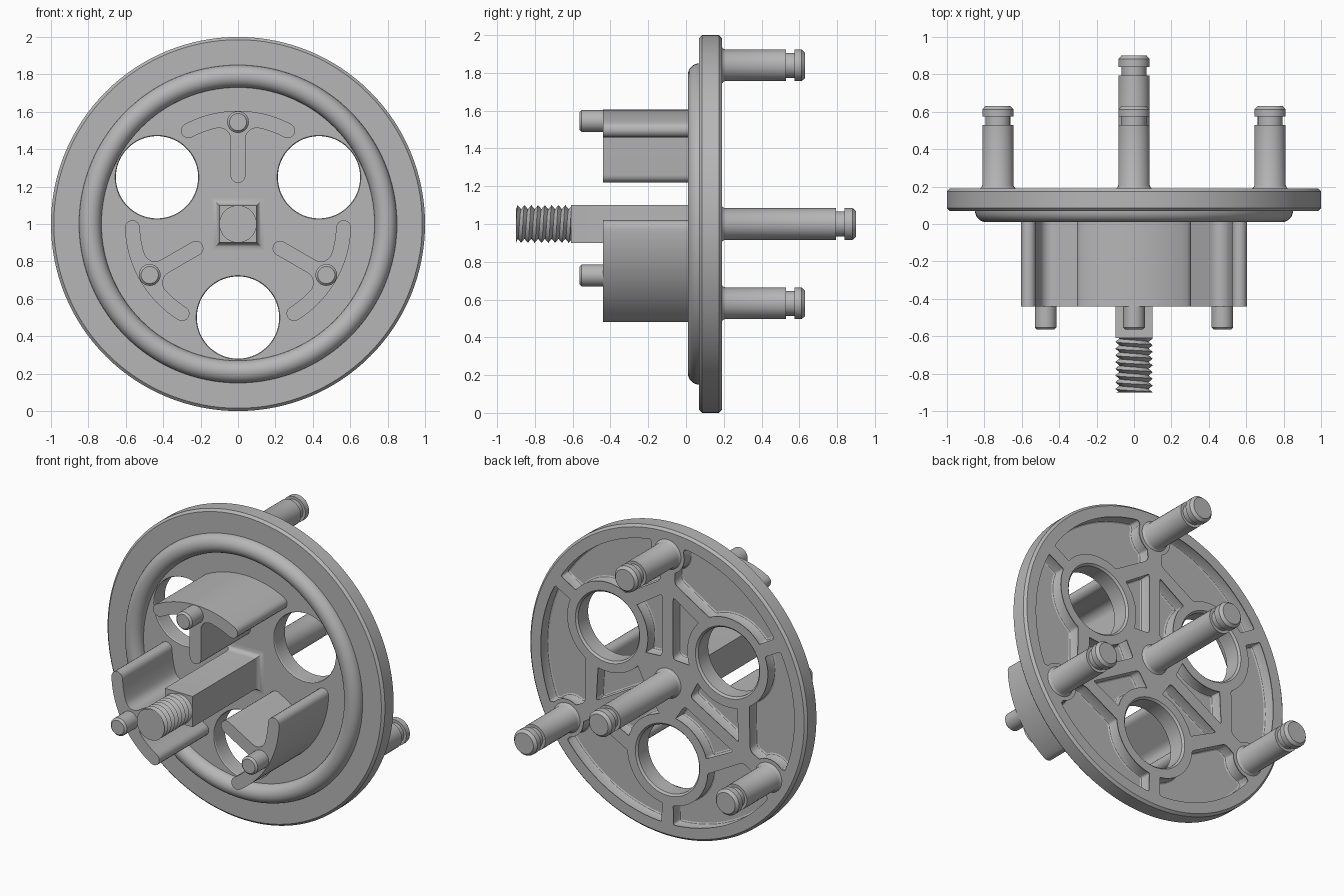
import bpy, bmesh, math
from mathutils import Matrix, Vector

cube = bpy.data.objects.get("Cube")
if cube:
    bpy.data.objects.remove(cube, do_unlink=True)

GREY = (0.47, 0.47, 0.47, 1)
metal = bpy.data.materials.new("plain grey metal")
metal.use_nodes = True
metal.diffuse_color = GREY
metal.node_tree.nodes["Principled BSDF"].inputs["Base Color"].default_value = GREY

HUB = Vector((0, 0, 1))
TURNS = [math.radians(a) for a in (0, 120, 240)]


def finish(name, bm):
    bmesh.ops.recalc_face_normals(bm, faces=bm.faces)
    mesh = bpy.data.meshes.new(name)
    bm.to_mesh(mesh)
    bm.free()
    mesh.materials.append(metal)
    ob = bpy.data.objects.new(name, mesh)
    bpy.context.collection.objects.link(ob)
    bpy.ops.object.select_all(action='DESELECT')
    ob.select_set(True)
    bpy.context.view_layer.objects.active = ob
    bpy.ops.object.shade_smooth_by_angle(angle=math.radians(32))


def arc(cx, cz, r, a0, a1, n):
    """Points on an arc, angles in degrees."""
    angles = [math.radians(a0 + (a1 - a0) * i / n) for i in range(n + 1)]
    return [(cx + r * math.cos(a), cz + r * math.sin(a)) for a in angles]


def place(outline, y, turn=0.0):
    """Put an (x, z) outline at depth y, turned about the hub axis."""
    spin = Matrix.Rotation(turn, 3, 'Y')
    return [spin @ Vector((x, y, z)) + HUB for x, z in outline]


def wall(bm, loops, cap_first=True, cap_last=True):
    """Skin a stack of equal loops; returns the first and last vertex rings."""
    rings = [[bm.verts.new(p) for p in loop] for loop in loops]
    n = len(rings[0])
    for a, b in zip(rings, rings[1:]):
        for i in range(n):
            bm.faces.new((a[i], a[(i + 1) % n], b[(i + 1) % n], b[i]))
    if cap_first:
        bm.faces.new(rings[0])
    if cap_last:
        bm.faces.new(rings[-1])
    return rings[0], rings[-1]


def lathe_loops(profile, x=0.0, z=0.0, turn=0.0, n=32, phase=0.0):
    """Loops of a turned shape from (radius, y) pairs."""
    return [place(arc(x, z, r, phase, phase + 360, n)[:-1], y, turn) for r, y in profile]


def fill_between(bm, rings):
    """Flat face bounded by an outer ring and the rings cut out of it."""
    edges = [bm.edges.get((a, b)) for ring in rings
             for a, b in zip(ring, ring[1:] + ring[:1])]
    bmesh.ops.triangle_fill(bm, use_beauty=True, edges=edges, normal=(0, 1, 0))


def rounded(points, radius):
    """Round the sharp corners of an outline."""
    pts, out = [Vector(p) for p in points], []
    for i, p in enumerate(pts):
        a, b = pts[i - 1] - p, pts[(i + 1) % len(pts)] - p
        if a.angle(b) > math.radians(140):
            out.append(p)
            continue
        r = min(radius, 0.45 * a.length, 0.45 * b.length)
        p0, p1 = p + a.normalized() * r, p + b.normalized() * r
        for t in (0, 0.25, 0.5, 0.75, 1):
            out.append(p0 * (1 - t) ** 2 + p * 2 * t * (1 - t) + p1 * t ** 2)
    return out


def inset(pts, d):
    """Shrink an outline by d (grow it when d is negative)."""
    area = sum(p.x * q.y - q.x * p.y for p, q in zip(pts, pts[1:] + pts[:1]))
    side = math.copysign(d, area)
    out = []
    for i, p in enumerate(pts):
        along = ((p - pts[i - 1]).normalized() + (pts[(i + 1) % len(pts)] - p).normalized()).normalized()
        out.append(p + Vector((-along.y, along.x)) * side)
    return out


# Disc with a raised half-round ring on the front
FRONT, BACK, FLOOR = 0.07, 0.19, 0.11
HOLE = Vector((0.433, 0.25))
bm = bmesh.new()
rim = (arc(0.79, FRONT, 0.06, 180, 360, 14)
       + [(0.985, FRONT), (1, 0.085), (1, 0.175), (0.985, BACK)])
inner_ring, back_rim = wall(bm, lathe_loops(rim, n=128), False, False)
front_edges, back_edges = [inner_ring], [back_rim]

# Three through holes, chamfered at the back
bore = [(0.224, FRONT), (0.22, FRONT + 0.006), (0.22, BACK - 0.012), (0.232, BACK)]
for t in TURNS:
    front, back = wall(bm, lathe_loops(bore, HOLE.x, HOLE.y, t, 64), False, False)
    front_edges.append(front)
    back_edges.append(back)

# Pockets in the back, leaving ribs, hole rims and pin bosses
inner = [(0.035, 0.16), (0.035, 0.58)] + arc(*HOLE, 0.285, 135, 200, 12)
outer = (arc(0, 0, 0.92, 32.3, 82.5, 20) + arc(0, 0.84, 0.115, 20, -65, 8)
         + [(0.045, 0.655)] + arc(*HOLE, 0.285, 118, 37, 14))
for t in TURNS:
    for flip in (1, -1):
        for shape in (inner, outer):
            line = rounded([(flip * x, z) for x, z in shape], 0.03)
            steps = [(-0.006, BACK), (0, BACK - 0.008), (0, FLOOR + 0.014),
                     (0.004, FLOOR + 0.005), (0.012, FLOOR)]
            top, _ = wall(bm, [place(inset(line, d), y, t) for d, y in steps], False, True)
            back_edges.append(top)
fill_between(bm, front_edges)
fill_between(bm, back_edges)
finish("disc", bm)

# Curved T-shaped jaws on the front, each with a small locating pin
tip = math.radians(62)
half = (arc(0, 0, 0.605, 90, 62, 10)
        + arc(0.565 * math.cos(tip), 0.565 * math.sin(tip), 0.04, 62, -118, 8)[1:]
        + arc(0, 0, 0.525, 62, 77.6, 6)[1:]
        + arc(0.1, 0.454, 0.06, -102.4 + 180, 180, 6)[1:]
        + arc(0, 0.26, 0.04, 0, -90, 5))
jaw = half + [(-x, z) for x, z in reversed(half[1:-1])]
for i, t in enumerate(TURNS):
    bm = bmesh.new()
    wall(bm, [place(jaw, FRONT + 0.002, t), place(jaw, -0.44, t)])
    finish(f"jaw_{i + 1}", bm)
    bm = bmesh.new()
    wall(bm, lathe_loops([(0.058, -0.435), (0.058, -0.553), (0.046, -0.565)], 0, 0.545, t))
    finish(f"jaw_pin_{i + 1}", bm)


# Grooved pins on the back
def grooved_pin(name, z, turn, end, groove):
    profile = [(0.1, BACK - 0.002), (0.09, BACK + 0.004), (0.084, BACK + 0.015),
               (0.084, groove), (0.066, groove), (0.066, groove + 0.045),
               (0.084, groove + 0.045), (0.084, end - 0.018), (0.068, end)]
    bm = bmesh.new()
    wall(bm, lathe_loops(profile, 0, z, turn))
    finish(name, bm)


for i, t in enumerate(TURNS):
    grooved_pin(f"back_pin_{i + 1}", 0.84, t, 0.63, 0.53)
grooved_pin("centre_pin", 0, 0, 0.9, 0.795)

# Square post with a flared foot
flare = [(0.14 + x, y) for x, y in arc(0, FRONT - 0.04, 0.04, 90, 180, 6)]
post = flare + [(0.1, -0.61)]
bm = bmesh.new()
wall(bm, lathe_loops([(r * math.sqrt(2), y) for r, y in post], n=4, phase=45))
finish("square_post", bm)

# Screw thread: a helical ridge clipped flat at both ends
PITCH, START, END, STEPS = 0.036, -0.9, -0.6, 40
bm = bmesh.new()
grid = []
for k in range(2 * round((END - START) / PITCH) + 6):
    r = 0.1 if k % 2 else 0.078
    line = []
    for i, (x, z) in enumerate(arc(0, 1, r, 0, 360, STEPS)):
        y = START + PITCH * (k / 2 - 1.5 + i / STEPS)
        line.append(bm.verts.new((x, min(max(y, START), END), z)))
    grid.append(line)
for a, b in zip(grid, grid[1:]):
    for i in range(STEPS):
        bm.faces.new((a[i], a[i + 1], b[i + 1], b[i]))
bm.faces.new(grid[0][:-1])
bmesh.ops.remove_doubles(bm, verts=bm.verts, dist=1e-5)
finish("screw_thread", bm)
